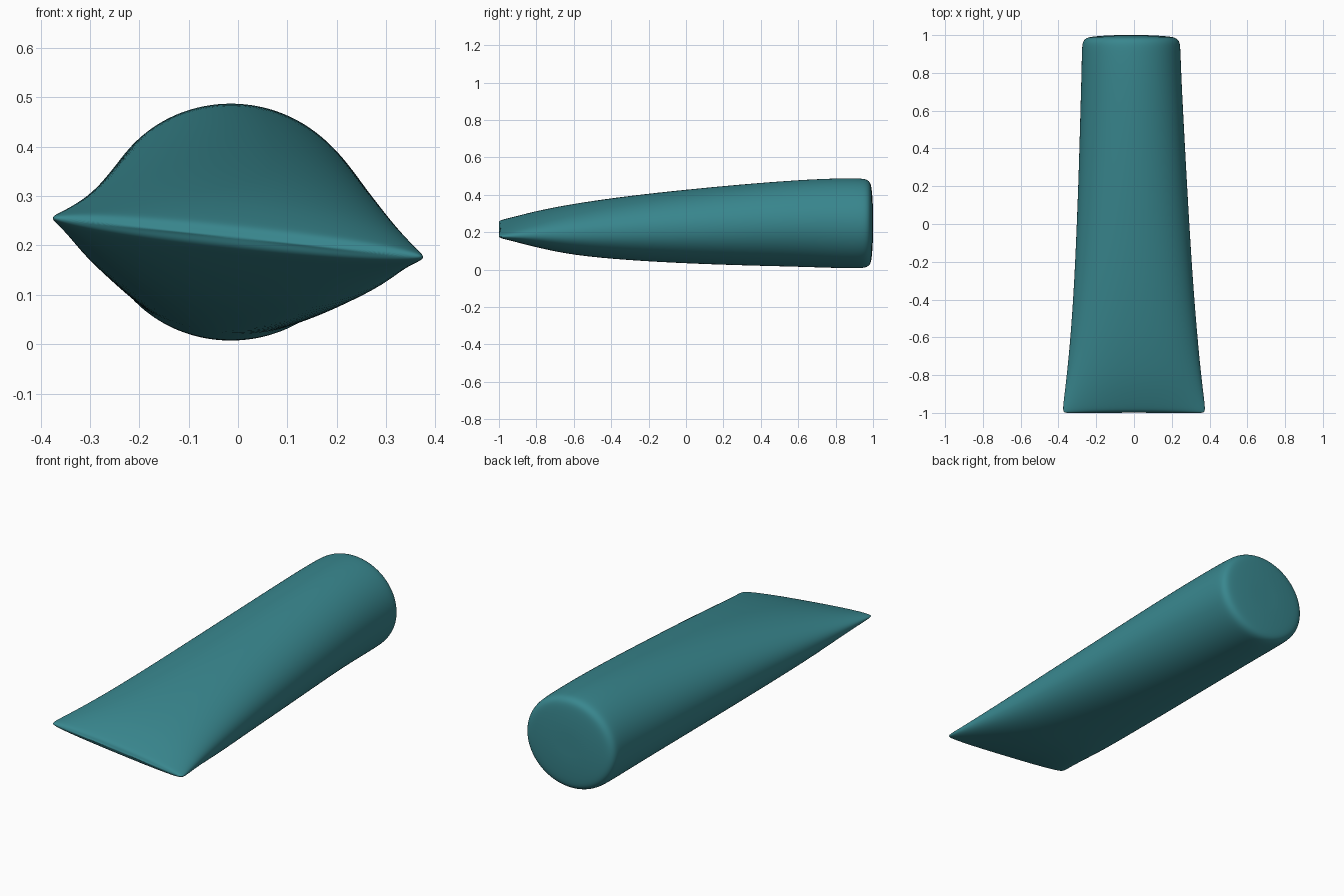
import bpy, bmesh, math

# Stations: y, centre x, half width, centre z, half height, tilt slope, squareness
stations = [
    (-0.995, 0.0, 0.355, 0.216, 0.008, -0.105, 2.3),
    (-0.99, 0.0, 0.374, 0.216, 0.022, -0.105, 2.3),
    (-0.965, 0.0, 0.377, 0.216, 0.034, -0.105, 2.25),
    (-0.90, 0.0, 0.369, 0.216, 0.059, -0.10, 2.2),
    (-0.80, 0.0, 0.356, 0.216, 0.091, -0.09, 2.2),
    (-0.60, 0.0, 0.336, 0.214, 0.136, -0.075, 2.2),
    (-0.30, -0.002, 0.314, 0.222, 0.172, -0.055, 2.15),
    (0.0, -0.005, 0.298, 0.230, 0.197, -0.04, 2.1),
    (0.30, -0.008, 0.284, 0.239, 0.217, -0.02, 2.05),
    (0.60, -0.012, 0.272, 0.247, 0.232, 0.0, 2.0),
    (0.80, -0.014, 0.264, 0.248, 0.240, 0.0, 2.0),
    (0.93, -0.015, 0.261, 0.247, 0.241, 0.0, 2.0),
    (0.965, -0.015, 0.257, 0.247, 0.236, 0.0, 2.0),
    (0.985, -0.015, 0.240, 0.247, 0.221, 0.0, 2.0),
    (0.993, -0.015, 0.205, 0.247, 0.190, 0.0, 2.0),
    (1.0, -0.015, 0.10, 0.247, 0.095, 0.0, 2.0),
]
SIDES = 64


def ring(bm, y, cx, a, cz, b, slope, n):
    verts = []
    for i in range(SIDES):
        t = 2 * math.pi * i / SIDES
        c, s = math.cos(t), math.sin(t)
        x = math.copysign(abs(c) ** (2 / n), c) * a
        z = math.copysign(abs(s) ** (2 / n), s) * b
        # corners of the flat end reach slightly further forward
        flare = -0.008 * (x / 0.38) ** 2 if y < -0.85 else 0
        verts.append(bm.verts.new((cx + x, y + flare, cz + z + slope * x)))
    return verts


# Tube body: round closed end blending into a flat pinched end
bm = bmesh.new()
rings = [ring(bm, *s) for s in stations]
for r0, r1 in zip(rings, rings[1:]):
    for i in range(SIDES):
        j = (i + 1) % SIDES
        bm.faces.new((r0[i], r0[j], r1[j], r1[i]))

# Close both ends
for r in (rings[0], rings[-1]):
    mid = bm.verts.new(sum((v.co for v in r), r[0].co * 0) / SIDES)
    for i in range(SIDES):
        bm.faces.new((r[i], r[(i + 1) % SIDES], mid))
bmesh.ops.recalc_face_normals(bm, faces=bm.faces)
for f in bm.faces:
    f.smooth = True
mesh = bpy.data.meshes.new("squeeze_tube")
bm.to_mesh(mesh)
bm.free()
tube = bpy.data.objects.new("squeeze_tube", mesh)
bpy.context.collection.objects.link(tube)

# Smooth the loft along its length
sub = tube.modifiers.new("smooth", "SUBSURF")
sub.levels = sub.render_levels = 2

# Teal finish
teal = bpy.data.materials.new("teal")
teal.diffuse_color = (0.04, 0.24, 0.27, 1)
mesh.materials.append(teal)
